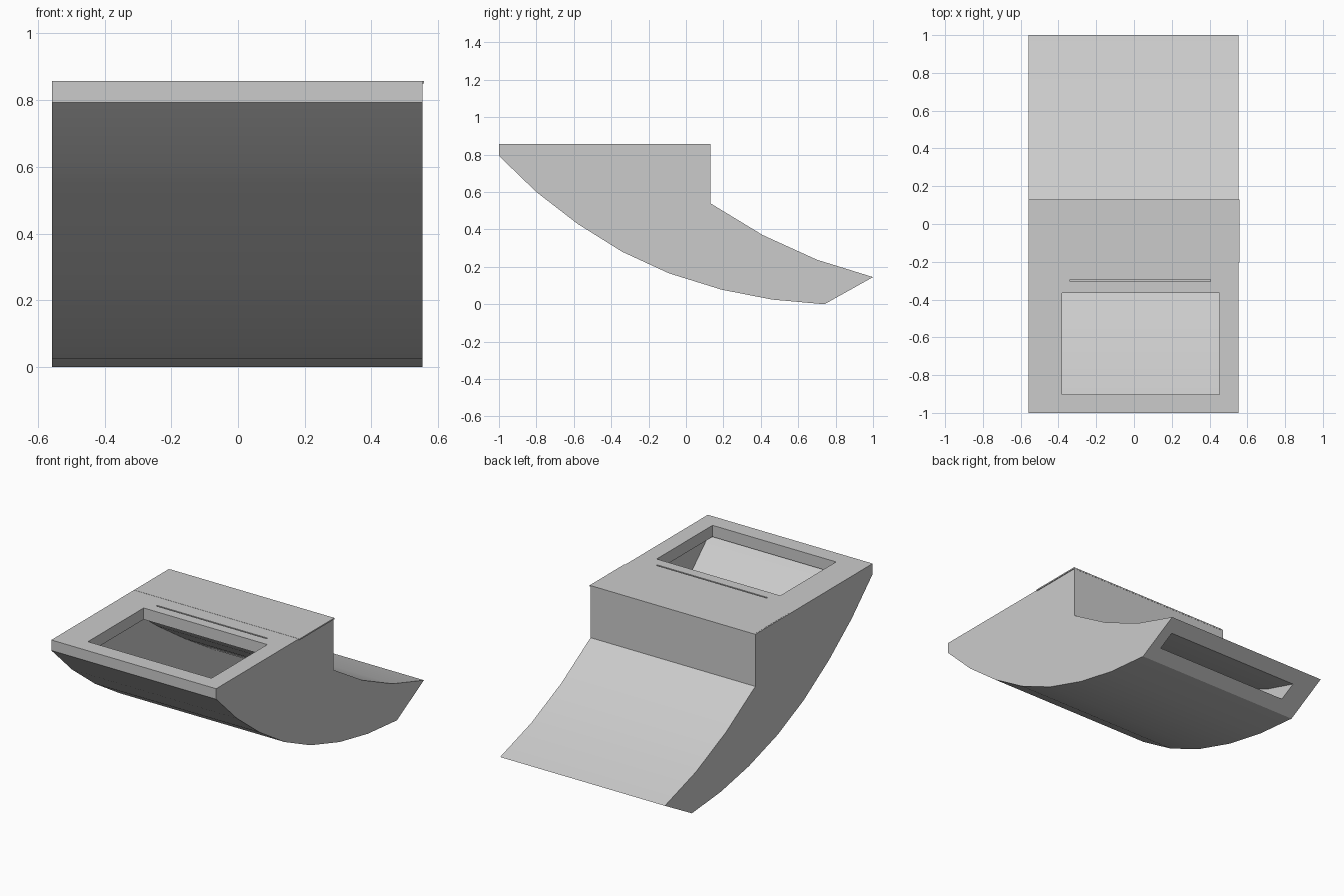
import bpy, bmesh, math

cube = bpy.data.objects.get("Cube")
if cube:
    bpy.data.objects.remove(cube, do_unlink=True)

grey = bpy.data.materials.new("plain grey")
grey.use_nodes = True
COLOUR = (0.6, 0.6, 0.6, 1)
grey.diffuse_color = COLOUR
grey.node_tree.nodes["Principled BSDF"].inputs["Base Color"].default_value = COLOUR


def prism(name, profile, x0, x1):
    """Extrude a closed (y, z) profile across x."""
    bm = bmesh.new()
    face = bm.faces.new([bm.verts.new((x0, y, z)) for y, z in profile])
    ext = bmesh.ops.extrude_face_region(bm, geom=[face])
    moved = [v for v in ext["geom"] if isinstance(v, bmesh.types.BMVert)]
    bmesh.ops.translate(bm, verts=moved, vec=(x1 - x0, 0, 0))
    bmesh.ops.recalc_face_normals(bm, faces=bm.faces)
    mesh = bpy.data.meshes.new(name)
    bm.to_mesh(mesh)
    bm.free()
    mesh.materials.append(grey)
    obj = bpy.data.objects.new(name, mesh)
    bpy.context.collection.objects.link(obj)
    return obj


def box(name, x0, x1, y0, y1, z0, z1):
    return prism(name, [(y0, z0), (y1, z0), (y1, z1), (y0, z1)], x0, x1)


def cut(target, cutter):
    """Subtract the cutter from the target and remove it."""
    cutter.hide_render = True
    mod = target.modifiers.new("cut", "BOOLEAN")
    mod.operation = "DIFFERENCE"
    mod.solver = "EXACT"
    mod.object = cutter
    bpy.context.view_layer.objects.active = target
    bpy.ops.object.modifier_apply(modifier=mod.name)
    bpy.data.objects.remove(cutter, do_unlink=True)


# Curved chute body: flat deck, stepped back, ramp and rounded underside
TOP = 0.857
ramp = [(0.13, 0.54), (0.41, 0.37), (0.7, 0.238), (1, 0.145)]
underside = [(0.74, 0), (0.46, 0.025), (0.19, 0.078), (-0.09, 0.165),
             (-0.34, 0.28), (-0.58, 0.43), (-0.8, 0.6), (-1, 0.793)]
body = prism("chute_body", [(-1, TOP), (0.13, TOP)] + ramp + underside, -0.558, 0.553)

# Inner duct running from beneath the deck out through the slanted end
ceiling = [(-0.34, 0.787), (-0.17, 0.66), (0.09, 0.485), (0.38, 0.305),
           (0.68, 0.17), (0.918, 0.099), (1.158, 0.029)]
floor = [(1, 0.027), (0.819, 0.044), (0.47, 0.077), (0.2, 0.13), (-0.07, 0.217),
         (-0.315, 0.33), (-0.55, 0.475), (-0.765, 0.64), (-0.92, 0.787)]
cut(body, prism("duct_cutter", ceiling + floor, -0.42, 0.487))

# Rectangular inlet and thin slot in the deck
cut(body, box("inlet_cutter", -0.38, 0.453, -0.902, -0.365, 0.775, 0.95))
cut(body, box("slot_cutter", -0.338, 0.406, -0.304, -0.295, 0.8, 0.95))

# Thin lid plate on the rear of the deck
lid = box("deck_lid", -0.553, 0.558, -0.205, 0.131, 0.85, TOP + 0.001)

# Smooth the curved faces and keep the edges sharp
bpy.ops.object.select_all(action="DESELECT")
for obj in (body, lid):
    obj.select_set(True)
bpy.context.view_layer.objects.active = body
bpy.ops.object.shade_smooth_by_angle(angle=math.radians(25))
